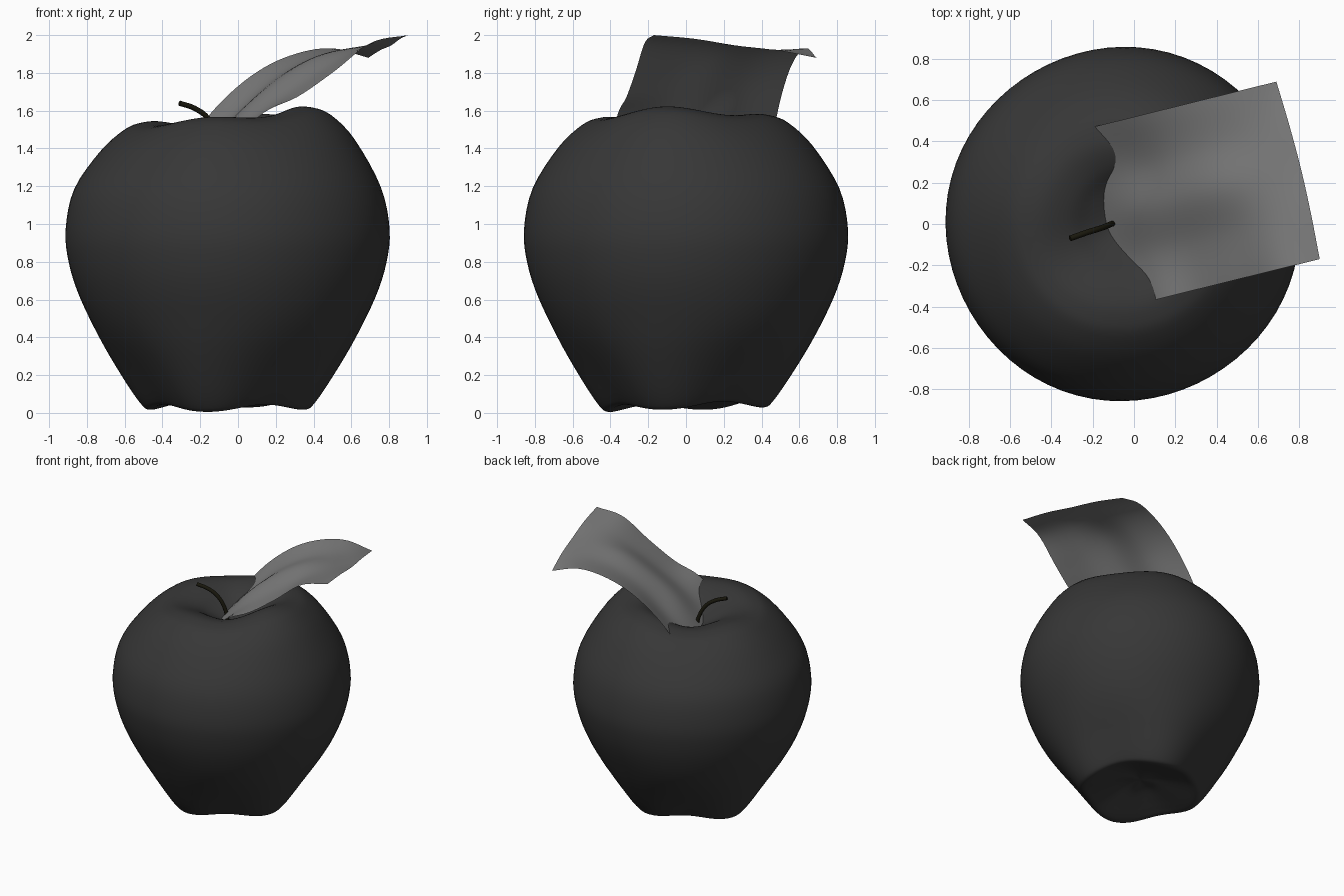
import bpy, bmesh, math
from mathutils import Vector

if "Cube" in bpy.data.objects:
    bpy.data.objects.remove(bpy.data.objects["Cube"])


def spline(pts, t):
    """Catmull-Rom point on a list of vectors, t in 0..1."""
    n = len(pts) - 1
    i = min(int(t * n), n - 1)
    f = t * n - i
    b, c = pts[i], pts[i + 1]
    a = pts[i - 1] if i > 0 else b * 2 - c
    d = pts[i + 2] if i + 2 <= n else c * 2 - b
    return 0.5 * (2 * b + (c - a) * f + (2 * a - 5 * b + 4 * c - d) * f * f
                  + (3 * b - a - 3 * c + d) * f ** 3)


def material(name, rgb):
    m = bpy.data.materials.new(name)
    m.diffuse_color = (*rgb, 1)
    m.use_nodes = True
    m.node_tree.nodes["Principled BSDF"].inputs["Base Color"].default_value = m.diffuse_color
    return m


def grid_object(name, rows, mat, wrap=False):
    """Skin a grid of points into a smooth mesh."""
    bm = bmesh.new()
    vs = [[bm.verts.new(p) for p in r] for r in rows]
    n = len(rows[0])
    for r0, r1 in zip(vs, vs[1:]):
        for j in range(n if wrap else n - 1):
            k = (j + 1) % n
            bm.faces.new((r0[j], r0[k], r1[k], r1[j]))
    bmesh.ops.remove_doubles(bm, verts=bm.verts, dist=1e-5)
    for f in bm.faces:
        f.smooth = True
    me = bpy.data.meshes.new(name)
    bm.to_mesh(me)
    bm.free()
    ob = bpy.data.objects.new(name, me)
    bpy.context.collection.objects.link(ob)
    me.materials.append(mat)
    return ob


def smoothstep(a, b, x):
    t = max(0, min(1, (x - a) / (b - a)))
    return t * t * (3 - 2 * t)


# Apple body: lathe profile (radius, height) with four lobes below and a tilted rim
profile = [Vector(p) for p in [
    (0, .13), (.12, .12), (.25, .08), (.34, .05), (.405, .035), (.45, .07),
    (.55, .21), (.68, .41), (.78, .61), (.838, .79), (.856, .97), (.81, 1.19),
    (.675, 1.41), (.55, 1.53), (.46, 1.567), (.37, 1.57), (.27, 1.53),
    (.18, 1.46), (.09, 1.40), (0, 1.38)]]
SEG, RINGS = 72, 76
PHASE = math.radians(15)
rows = []
for i in range(RINGS + 1):
    p = spline(profile, i / RINGS)
    ring = []
    low = 1 - smoothstep(0, .55, p.y)
    top = smoothstep(1.1, 1.55, p.y) if p.x > .4 else smoothstep(0, .4, p.x)
    hollow = 1 - smoothstep(0, .42, p.x)
    if p.y < 1:
        top = hollow = 0
    for j in range(SEG):
        a = 2 * math.pi * j / SEG
        lobe = math.cos(4 * (a + PHASE))
        r = max(0, p.x) * (1 + (.004 + .046 * low) * lobe)
        rise = (.03 * math.cos(a) + .02 * max(0, math.cos(a + PHASE)) ** 4
                - .013 * (1 - lobe))
        z = (p.y + low * min(1, p.x / .35) * (-.012 * math.cos(a + 1.83) - .018 * lobe)
             + top * rise)
        ring.append((-.055 + .035 * hollow + r * math.cos(a),
                     .03 * hollow + r * math.sin(a), max(z, 0)))
    rows.append(ring)
grid_object("apple_body", rows, material("apple_skin", (.038, .038, .038)), wrap=True)

# Leaf: square wavy sheet; heights from outer edge to stem, columns back to front
heights = [
    (1.88, 1.93, 1.90, 1.81, 1.65, 1.42),
    (1.92, 1.92, 1.87, 1.76, 1.58, 1.40),
    (1.945, 1.935, 1.885, 1.77, 1.61, 1.38),
    (1.98, 1.94, 1.83, 1.70, 1.56, 1.36),
    (2.00, 1.96, 1.81, 1.675, 1.58, 1.37)]
back, front = Vector((.69, .69)), Vector((.90, -.17))
inward = Vector((-.97, -.24))
cols = []
for j, hs in enumerate(heights):
    base = back.lerp(front, j / 4) + Vector((.015, .004)) * math.sin(math.pi * j / 4)
    cols.append([Vector((*(base + inward * (.2 * i)), h)) for i, h in enumerate(hs)])
N = 28
lines = [[spline(c, i / N) for i in range(N + 1)] for c in cols]
rows = [[spline([l[i] for l in lines], k / N) for k in range(N + 1)] for i in range(N + 1)]
grid_object("leaf", rows, material("leaf_grey", (.2, .2, .2)))

# Stem: thin bent rod leaning out of the hollow
cu = bpy.data.curves.new("stem", 'CURVE')
cu.dimensions = '3D'
cu.bevel_depth = .014
cu.bevel_resolution = 3
cu.use_fill_caps = True
path = [(-.095, .005, 1.36), (-.11, 0, 1.46), (-.16, -.02, 1.56), (-.225, -.04, 1.61), (-.31, -.07, 1.64)]
sp = cu.splines.new('BEZIER')
sp.bezier_points.add(len(path) - 1)
for b, co in zip(sp.bezier_points, path):
    b.co = co
    b.handle_left_type = b.handle_right_type = 'AUTO'
stem = bpy.data.objects.new("stem", cu)
bpy.context.collection.objects.link(stem)
cu.materials.append(material("stem_dark", (.01, .009, .004)))
